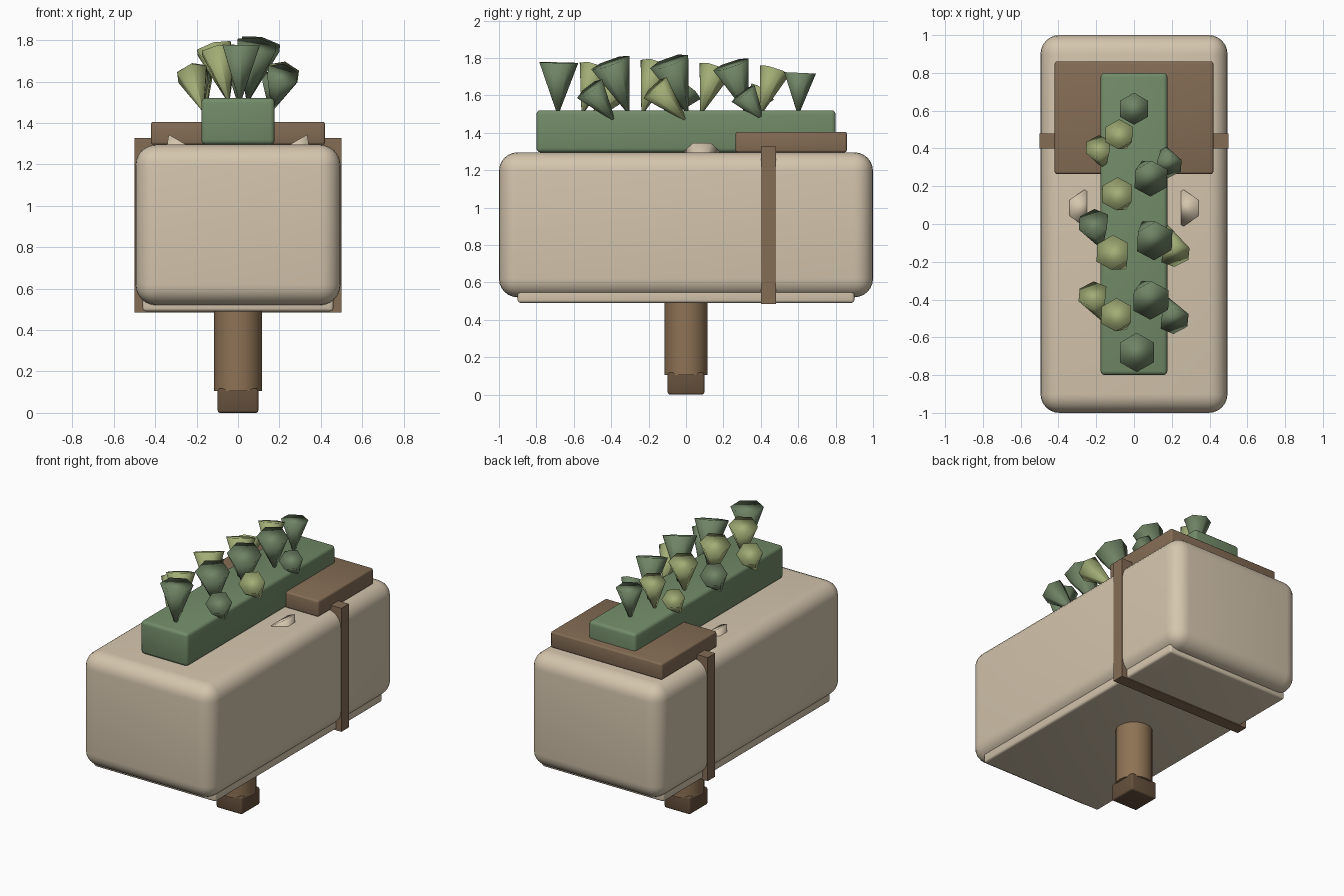
import bpy, math
from mathutils import Vector

if "Cube" in bpy.data.objects:
    bpy.data.objects.remove(bpy.data.objects["Cube"])


def material(name, rgb):
    m = bpy.data.materials.new(name)
    m.diffuse_color = (*rgb, 1)
    m.use_nodes = True
    m.node_tree.nodes["Principled BSDF"].inputs["Base Color"].default_value = m.diffuse_color
    return m


CREAM = material("cream", (0.66, 0.56, 0.42))
BROWN = material("brown", (0.23, 0.15, 0.09))
WOOD = material("wood", (0.27, 0.17, 0.09))
DARK = material("dark_wood", (0.13, 0.08, 0.045))
MOSS = material("moss", (0.17, 0.26, 0.14))
LEAF = material("leaf_green", (0.16, 0.23, 0.13))
LIME = material("leaf_lime", (0.36, 0.42, 0.18))


def finish(ob, name, mat):
    ob.name = name
    ob.data.materials.append(mat)
    return ob


def box(name, lo, hi, mat, bevel=0, segments=3):
    lo, hi = Vector(lo), Vector(hi)
    bpy.ops.mesh.primitive_cube_add(size=1, location=(lo + hi) / 2)
    ob = finish(bpy.context.object, name, mat)
    ob.scale = hi - lo
    bpy.ops.object.transform_apply(location=False, rotation=False, scale=True)
    if bevel:
        mod = ob.modifiers.new("bevel", "BEVEL")
        mod.width, mod.segments = bevel, segments
        bpy.ops.object.modifier_apply(modifier="bevel")
        bpy.ops.object.shade_smooth_by_angle(angle=math.radians(35))
    return ob


def leaf(name, tip, top, radius, mat):
    """Six-sided cone standing on its tip, wide end centred on top."""
    tip, top = Vector(tip), Vector(top)
    d = top - tip
    bpy.ops.mesh.primitive_cone_add(vertices=6, radius1=0.004, radius2=radius,
                                    depth=d.length, location=(tip + top) / 2)
    ob = finish(bpy.context.object, name, mat)
    ob.rotation_mode = 'QUATERNION'
    ob.rotation_quaternion = Vector((0, 0, 1)).rotation_difference(d)
    bpy.ops.object.shade_smooth()


# Body, base slab, back plate and strap
box("body", (-.495, -1, .52), (.495, 1, 1.295), CREAM, .1, 6)
box("base_slab", (-.46, -.9, .49), (.46, .9, .57), CREAM, .015)
box("back_plate", (-.42, .265, 1.295), (.42, .86, 1.405), BROWN, .012)
box("strap", (-.5, .40, .485), (.5, .48, 1.327), BROWN)
box("planter", (-.177, -.8, 1.295), (.177, .8, 1.52), MOSS, .022)

# Post and foot
bpy.ops.mesh.primitive_cylinder_add(vertices=20, radius=.115, depth=.42, location=(0, 0, .315))
finish(bpy.context.object, "post", WOOD)
bpy.ops.object.shade_smooth_by_angle(angle=math.radians(35))
box("foot", (-.098, -.098, 0), (.098, .098, .118), DARK, .012)

# Small side nubs sunk into the body top
for s in (-1, 1):
    leaf("side_nub", (s * .365, .085, 1.125), (s * .262, .085, 1.302), .097, CREAM)

# Leaves along the planter: tip, wide end, radius, colour
leaves = [
    # upright leaves at both ends
    ((0, .60, 1.50), (0, .61, 1.72), .085, LEAF),
    ((.01, -.685, 1.50), (.015, -.68, 1.775), .104, LEAF),
    # green row leaning to the front
    ((.045, .33, 1.50), (.09, .24, 1.765), .10, LEAF),
    ((.045, .01, 1.50), (.11, -.09, 1.78), .108, LEAF),
    ((.045, -.305, 1.50), (.09, -.405, 1.775), .108, LEAF),
    # lime row leaning to the back
    ((-.045, .40, 1.50), (-.08, .475, 1.735), .083, LIME),
    ((-.045, .08, 1.50), (-.09, .16, 1.745), .092, LIME),
    ((-.045, -.235, 1.50), (-.115, -.15, 1.76), .097, LIME),
    ((-.045, -.555, 1.50), (-.095, -.48, 1.75), .092, LIME),
    # right side, leaning out and forward
    ((.155, .42, 1.455), (.185, .305, 1.61), .076, LEAF),
    ((.165, .005, 1.46), (.22, -.165, 1.64), .084, LIME),
    ((.165, -.38, 1.46), (.215, -.515, 1.635), .084, LEAF),
    # left side, leaning out and backward
    ((-.155, .29, 1.46), (-.19, .41, 1.62), .074, LIME),
    ((-.17, -.13, 1.46), (-.215, .01, 1.635), .088, LEAF),
    ((-.17, -.51, 1.46), (-.22, -.37, 1.635), .084, LIME),
]
for tip, top, r, mat in leaves:
    leaf("leaf", tip, top, r, mat)
